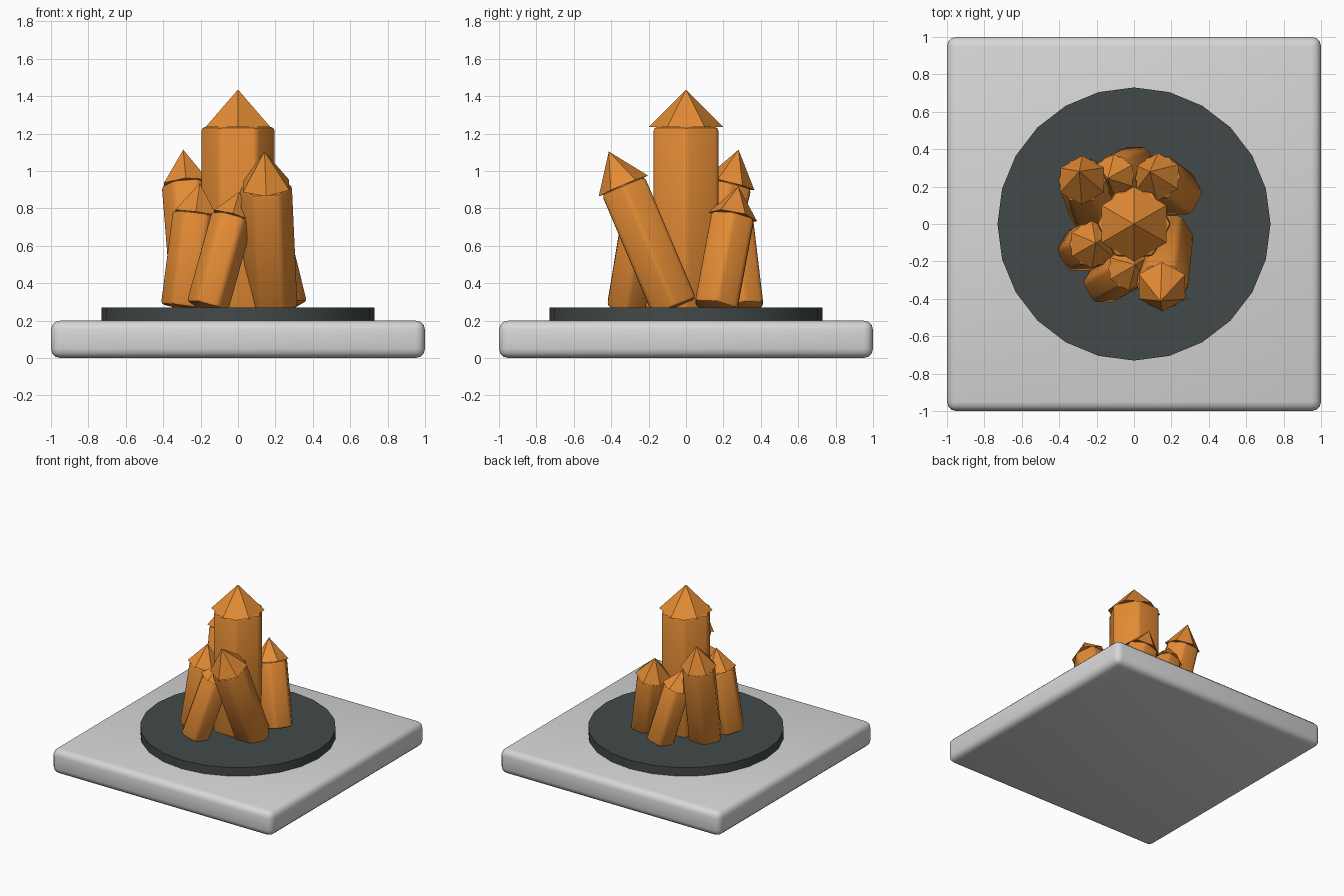
import bpy, bmesh, math
from mathutils import Vector, Matrix

if "Cube" in bpy.data.objects:
    bpy.data.objects.remove(bpy.data.objects["Cube"])


def material(name, rgb):
    m = bpy.data.materials.new(name)
    m.diffuse_color = (*rgb, 1)
    m.use_nodes = True
    m.node_tree.nodes["Principled BSDF"].inputs["Base Color"].default_value = m.diffuse_color
    return m


STONE = material("light_grey", (0.68, 0.68, 0.68))
DARK = material("dark_slate", (0.055, 0.066, 0.066))
AMBER = material("amber_orange", (0.77, 0.26, 0.035))


def finish(bm, name, mat, smooth=None):
    bmesh.ops.recalc_face_normals(bm, faces=bm.faces)
    me = bpy.data.meshes.new(name)
    bm.to_mesh(me)
    bm.free()
    me.materials.append(mat)
    ob = bpy.data.objects.new(name, me)
    bpy.context.collection.objects.link(ob)
    if smooth:
        bpy.ops.object.select_all(action='DESELECT')
        ob.select_set(True)
        bpy.context.view_layer.objects.active = ob
        bpy.ops.object.shade_smooth_by_angle(angle=math.radians(smooth))
    return ob


def bevel(bm, width, segments):
    bmesh.ops.bevel(bm, geom=bm.edges[:], offset=width, segments=segments,
                    profile=0.5, affect='EDGES', clamp_overlap=True)


def prism(sides, r1, r2, height, spin, z0=0):
    """Closed prism or cone standing on z0, first corner at angle spin."""
    bm = bmesh.new()
    bmesh.ops.create_cone(bm, cap_ends=True, segments=sides, radius1=r1, radius2=r2, depth=height)
    turn = Matrix.Rotation(spin, 4, 'Z')
    bm.transform(Matrix.Translation((0, 0, z0 + height / 2)) @ turn)
    bmesh.ops.remove_doubles(bm, verts=bm.verts, dist=1e-5)
    return bm


# square slab with rounded edges
bm = bmesh.new()
bmesh.ops.create_cube(bm, size=1, matrix=Matrix.Translation((0, 0, 0.1)) @ Matrix.Diagonal((2, 2, 0.2, 1)))
bevel(bm, 0.05, 3)
finish(bm, "base_slab", STONE, 40)

# round dark plate
finish(prism(24, 0.73, 0.73, 0.07, 0, 0.2), "round_plate", DARK, 30)


def crystal(name, foot, shoulder, radius, tip):
    """Hexagonal shaft from foot to shoulder, with a pointed cap turned 30 degrees."""
    foot, axis = Vector(foot), Vector(shoulder) - Vector(foot)
    place = Matrix.Translation(foot) @ Vector((0, 0, 1)).rotation_difference(axis).to_matrix().to_4x4()
    shaft = prism(6, radius, radius, axis.length, math.radians(30))
    bevel(shaft, 0.02, 2)
    shaft.transform(place)
    finish(shaft, name + "_shaft", AMBER, 40)
    cap = prism(6, radius, 0, tip, 0, axis.length)
    cap.transform(place)
    finish(cap, name + "_point", AMBER)


# crystal cluster: tall centre and six leaning ones
crystal("centre_crystal", (0, 0, 0.25), (0, 0, 1.235), 0.2, 0.2)
crystal("front_right_crystal", (0.18, -0.06, 0.27), (0.15, -0.335, 0.92), 0.143, 0.2)
crystal("back_left_crystal", (-0.225, 0.07, 0.27), (-0.278, 0.235, 0.93), 0.135, 0.19)
crystal("left_crystal", (-0.29, -0.14, 0.27), (-0.225, -0.11, 0.775), 0.128, 0.16)
crystal("right_crystal", (0.245, 0.16, 0.27), (0.125, 0.25, 0.755), 0.132, 0.17)
crystal("front_crystal", (-0.165, -0.32, 0.27), (-0.03, -0.24, 0.755), 0.118, 0.14)
crystal("back_crystal", (0.015, 0.315, 0.27), (-0.105, 0.26, 0.73), 0.115, 0.14)
